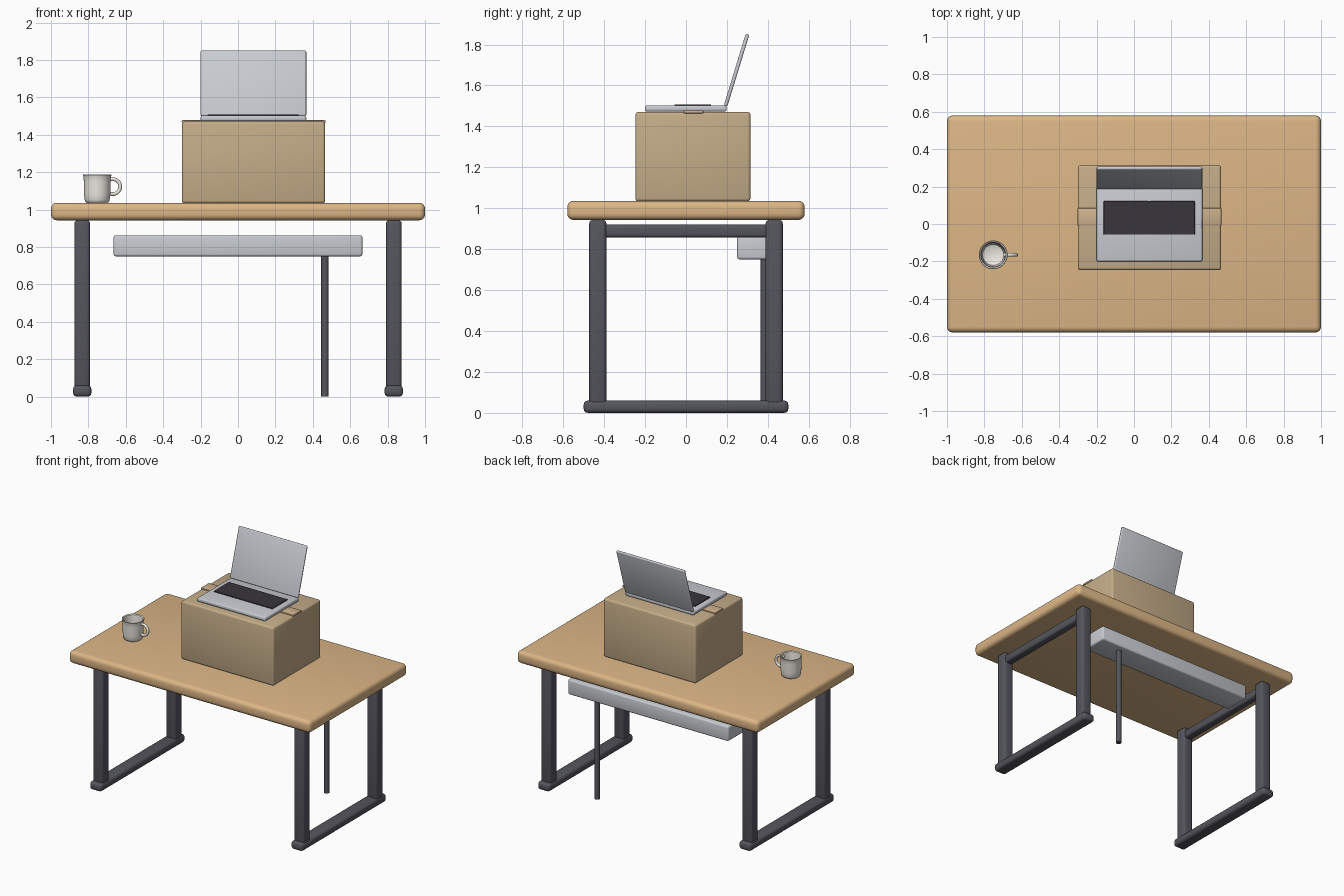
import bpy, bmesh
from math import radians, sin, cos, pi
from mathutils import Matrix, Vector

if "Cube" in bpy.data.objects:
    bpy.data.objects.remove(bpy.data.objects["Cube"])


def material(name, r, g, b):
    m = bpy.data.materials.new(name)
    m.diffuse_color = (r, g, b, 1)
    m.use_nodes = True
    m.node_tree.nodes["Principled BSDF"].inputs["Base Color"].default_value = m.diffuse_color
    return m


WOOD = material("wood", 0.72, 0.47, 0.24)
METAL = material("dark_metal", 0.09, 0.09, 0.11)
CARD = material("cardboard", 0.56, 0.42, 0.25)
TAPE = material("tape", 0.62, 0.45, 0.27)
SILVER = material("silver", 0.58, 0.60, 0.64)
BLACK = material("keys", 0.04, 0.035, 0.045)
CERAMIC = material("ceramic", 0.85, 0.82, 0.76)


def finish(name, bm, mat):
    mesh = bpy.data.meshes.new(name)
    bmesh.ops.recalc_face_normals(bm, faces=bm.faces)
    bm.to_mesh(mesh)
    bm.free()
    ob = bpy.data.objects.new(name, mesh)
    bpy.context.collection.objects.link(ob)
    mesh.materials.append(mat)
    bpy.ops.object.select_all(action='DESELECT')
    bpy.context.view_layer.objects.active = ob
    ob.select_set(True)
    bpy.ops.object.shade_smooth_by_angle(angle=radians(40))
    return ob


def box(name, x, y, z, mat, bevel=0.01, segs=3, tilt=0):
    """Rounded box from (min, max) ranges, tilted about x through its centre."""
    bm = bmesh.new()
    bmesh.ops.create_cube(bm, size=1)
    bmesh.ops.scale(bm, vec=[r[1] - r[0] for r in (x, y, z)], verts=bm.verts)
    bmesh.ops.bevel(bm, geom=bm.edges[:], offset=bevel, segments=segs,
                    profile=0.5, affect='EDGES', clamp_overlap=True)
    centre = Vector([(r[0] + r[1]) / 2 for r in (x, y, z)])
    bm.transform(Matrix.Translation(centre) @ Matrix.Rotation(tilt, 4, 'X'))
    return finish(name, bm, mat)


# Table top
box("table_top", (-1, 1), (-0.58, 0.58), (0.943, 1.036), WOOD, 0.03, 4)

# Leg frames, left and right
for s, side in ((-1, "left"), (1, "right")):
    cx = s * 0.833
    for t, end in ((-1, "front"), (1, "back")):
        cy = t * 0.431
        box(f"{side}_{end}_leg", (cx - 0.042, cx + 0.042), (cy - 0.042, cy + 0.042),
            (0.03, 0.943), METAL, 0.018)
    box(f"{side}_foot_rail", (cx - 0.049, cx + 0.049), (-0.5, 0.5), (0, 0.06), METAL, 0.02)
    box(f"{side}_top_rail", (cx - 0.032, cx + 0.032), (-0.43, 0.43), (0.857, 0.92), METAL, 0.016)

# Cable tray and hanging cable
box("cable_tray", (-0.665, 0.665), (0.25, 0.45), (0.75, 0.862), SILVER, 0.012)
bm = bmesh.new()
bmesh.ops.create_cone(bm, cap_ends=True, segments=16, radius1=0.02, radius2=0.02, depth=0.77,
                      matrix=Matrix.Translation((0.465, 0.385, 0.385)))
finish("cable", bm, METAL)

# Cardboard box with a strip of tape
box("cardboard_box", (-0.3, 0.466), (-0.247, 0.315), (1.034, 1.47), CARD, 0.014)
box("tape_strip", (-0.301, 0.467), (-0.012, 0.085), (1.464, 1.478), TAPE, 0.004, 2)

# Laptop: base, keyboard, tilted screen
box("laptop_base", (-0.2, 0.365), (-0.2, 0.198), (1.473, 1.502), SILVER, 0.009)
box("laptop_keyboard", (-0.162, 0.325), (-0.057, 0.123), (1.497, 1.508), BLACK, 0.002, 1)
box("laptop_screen", (-0.2, 0.365), (0.238, 0.256), (1.492, 1.858), SILVER, 0.008,
    tilt=-radians(17))

# Mug body: lathed profile, outside then inside
MUG = Vector((-0.753, -0.165, 1.035))
profile = [(0, 0), (0.054, 0), (0.062, 0.005), (0.067, 0.018), (0.071, 0.05), (0.071, 0.11),
           (0.073, 0.14), (0.077, 0.15), (0.074, 0.152), (0.067, 0.147), (0.063, 0.11),
           (0.062, 0.05), (0.056, 0.022), (0.045, 0.016), (0, 0.014)]
bm = bmesh.new()
verts = [bm.verts.new(MUG + Vector((r, 0, z))) for r, z in profile]
edges = [bm.edges.new(p) for p in zip(verts, verts[1:])]
bmesh.ops.spin(bm, geom=verts + edges, cent=MUG, axis=(0, 0, 1), angle=2 * pi, steps=32)
bmesh.ops.remove_doubles(bm, verts=bm.verts, dist=0.0001)
finish("mug_body", bm, CERAMIC)

# Mug handle: swept arc whose ends sink into the mug wall
bm = bmesh.new()
rings = []
for i in range(21):
    a = radians(-125 + 250 * i / 20)
    ring = []
    for j in range(12):
        b = 2 * pi * j / 12
        r = 0.040 + 0.010 * cos(b)
        ring.append(bm.verts.new(MUG + Vector((0.083 + r * cos(a), 0.010 * sin(b),
                                               0.088 + r * sin(a)))))
    rings.append(ring)
for p, q in zip(rings, rings[1:]):
    for j in range(12):
        k = (j + 1) % 12
        bm.faces.new((p[j], p[k], q[k], q[j]))
bm.faces.new(rings[0])
bm.faces.new(rings[-1])
finish("mug_handle", bm, CERAMIC)
